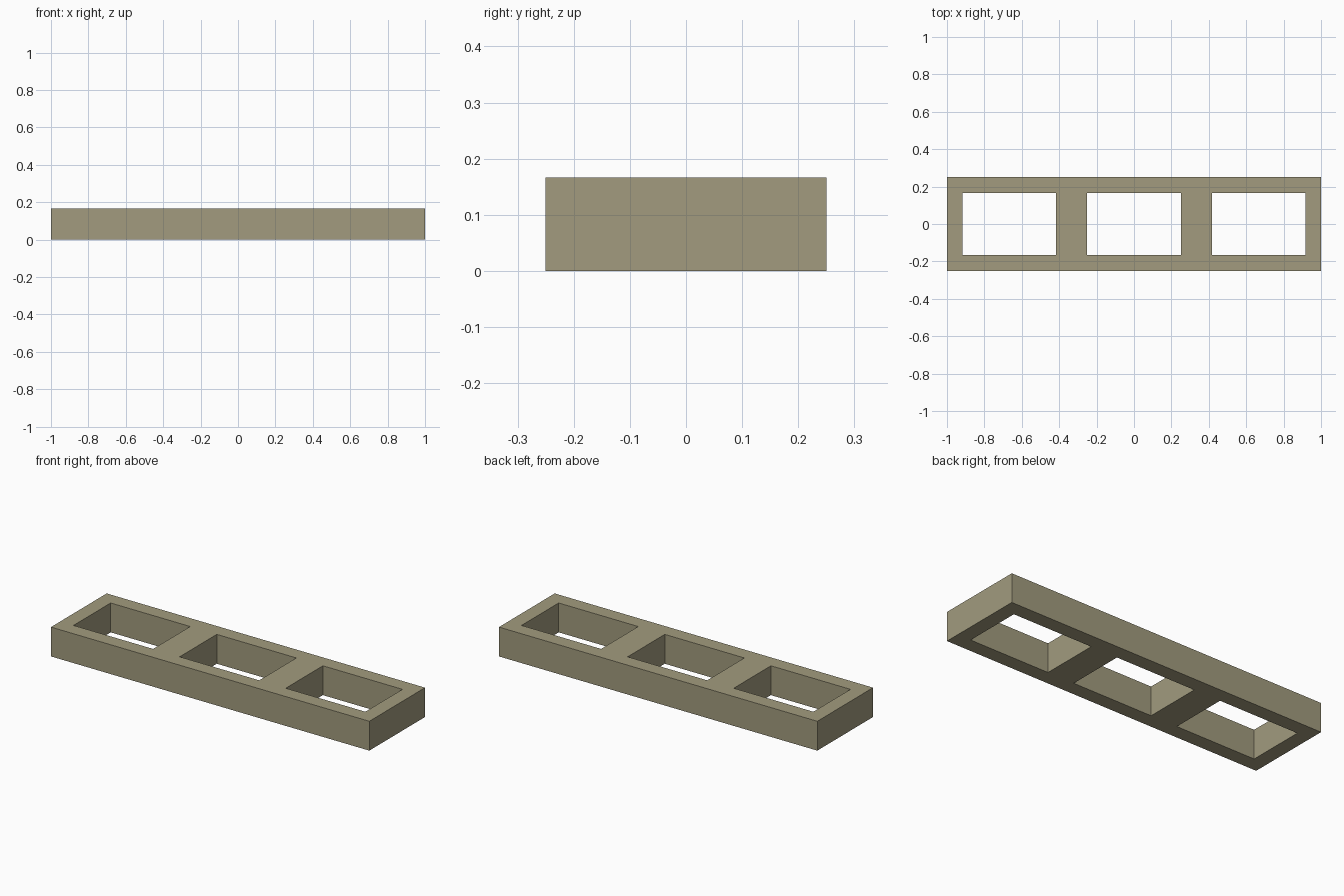
import bpy
import bmesh

if "Cube" in bpy.data.objects:
    bpy.data.objects.remove(bpy.data.objects["Cube"], do_unlink=True)

# Overall size, in units of the wall thickness
WALL = 1 / 12
LENGTH, WIDTH, HEIGHT = 2.0, 6 * WALL, 2 * WALL
OPENING = 6 * WALL
RIB = 2 * WALL


def flat_material(name, colour):
    mat = bpy.data.materials.new(name)
    mat.use_nodes = True
    mat.diffuse_color = colour
    bsdf = mat.node_tree.nodes["Principled BSDF"]
    bsdf.inputs["Base Color"].default_value = colour
    bsdf.inputs["Roughness"].default_value = 0.8
    return mat


# Grid lines: the walls and ribs alternate with the openings
xs = [-LENGTH / 2]
for step in (WALL, OPENING, RIB, OPENING, RIB, OPENING, WALL):
    xs.append(xs[-1] + step)
ys = [-WIDTH / 2, WALL - WIDTH / 2, WIDTH / 2 - WALL, WIDTH / 2]

# Flat plan of the frame, leaving out the three openings
bm = bmesh.new()
grid = [[bm.verts.new((x, y, 0)) for y in ys] for x in xs]
for i in range(len(xs) - 1):
    for j in range(len(ys) - 1):
        if i % 2 == 1 and j == 1:
            continue
        bm.faces.new((grid[i][j], grid[i + 1][j],
                      grid[i + 1][j + 1], grid[i][j + 1]))

# Raise the plan into a solid frame
raised = bmesh.ops.extrude_face_region(bm, geom=bm.faces[:], use_keep_orig=True)
top = [g for g in raised["geom"] if isinstance(g, bmesh.types.BMVert)]
bmesh.ops.translate(bm, verts=top, vec=(0, 0, HEIGHT))
bmesh.ops.recalc_face_normals(bm, faces=bm.faces[:])

mesh = bpy.data.meshes.new("three_hole_frame")
bm.to_mesh(mesh)
bm.free()
mesh.materials.append(flat_material("khaki_grey", (0.36, 0.33, 0.21, 1)))
frame = bpy.data.objects.new("three_hole_frame", mesh)
bpy.context.collection.objects.link(frame)
